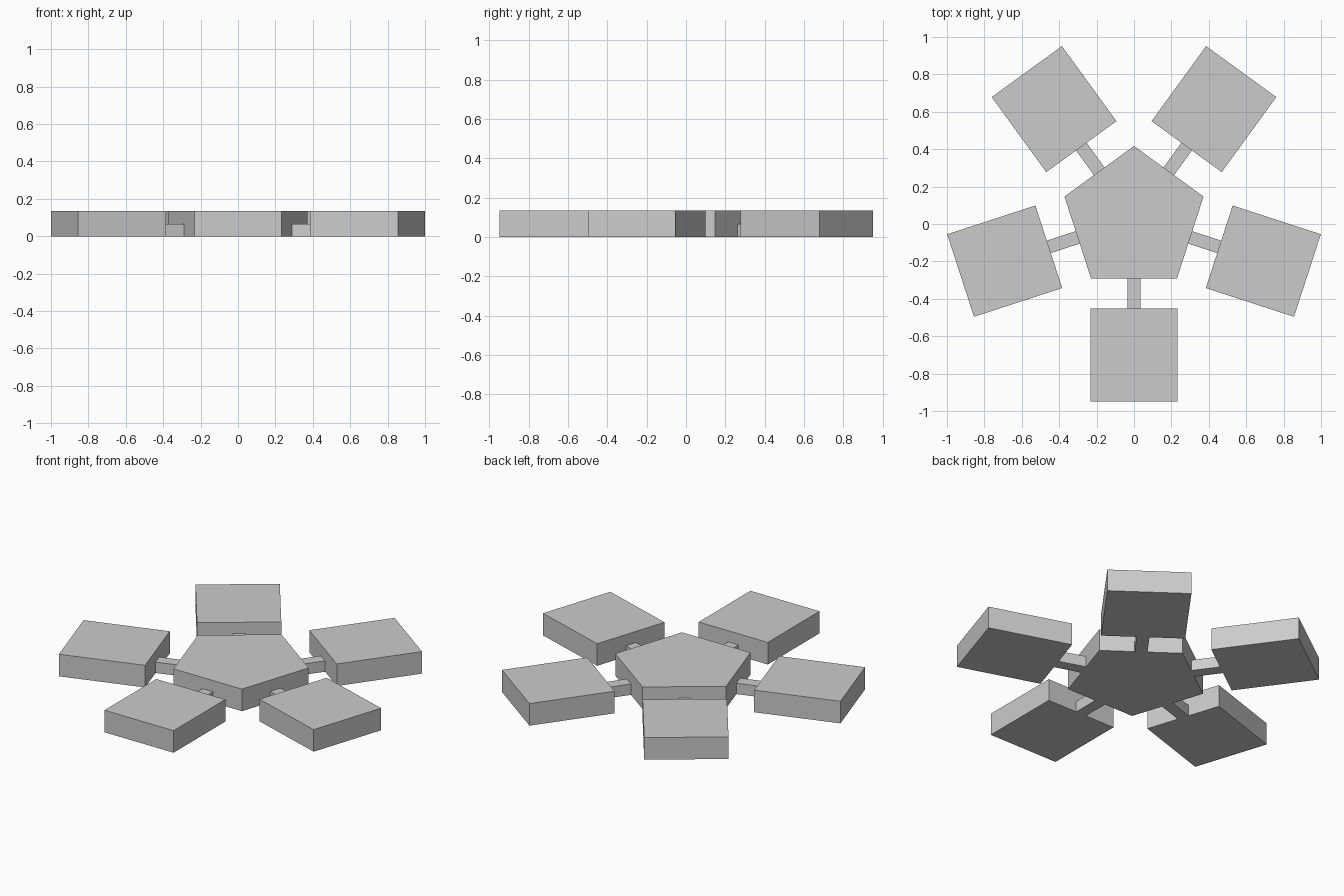
import bpy, bmesh
from math import pi, cos, sin
from mathutils import Matrix

if "Cube" in bpy.data.objects:
    bpy.data.objects.remove(bpy.data.objects["Cube"])

CY = 0.026            # hub centre, so the overall bounds are centred
R = 0.391             # hub circumradius
APOTHEM = R * cos(pi / 5)
HEIGHT = 0.134
ARM_HEIGHT = 0.066


def prism(name, pts, height):
    """Extrude a flat counter-clockwise outline up from z = 0."""
    bm = bmesh.new()
    low = [bm.verts.new((x, y, 0)) for x, y in pts]
    high = [bm.verts.new((x, y, height)) for x, y in pts]
    n = len(pts)
    bm.faces.new(low[::-1])
    bm.faces.new(high)
    for i in range(n):
        j = (i + 1) % n
        bm.faces.new((low[i], low[j], high[j], high[i]))
    mesh = bpy.data.meshes.new(name)
    bm.to_mesh(mesh)
    bm.free()
    obj = bpy.data.objects.new(name, mesh)
    bpy.context.collection.objects.link(obj)
    return obj


def radial_block(name, r0, r1, half, height, angle):
    """Box reaching from radius r0 to r1 along the given direction."""
    obj = prism(name, [(r0, -half), (r1, -half), (r1, half), (r0, half)], height)
    obj.matrix_world = Matrix.Translation((0, CY, 0)) @ Matrix.Rotation(angle, 4, 'Z')
    return obj


# Pentagonal hub, one corner pointing to the back
hub = prism("hub", [(R * cos(pi / 2 + i * 2 * pi / 5), R * sin(pi / 2 + i * 2 * pi / 5))
                    for i in range(5)], HEIGHT)
hub.location.y = CY

# One low arm and one outer pad per hub side
for i in range(5):
    a = -pi / 2 + i * 2 * pi / 5
    radial_block(f"arm_{i + 1}", APOTHEM, 0.479, 0.035, ARM_HEIGHT, a)
    radial_block(f"pad_{i + 1}", 0.479, 0.975, 0.232, HEIGHT, a)
